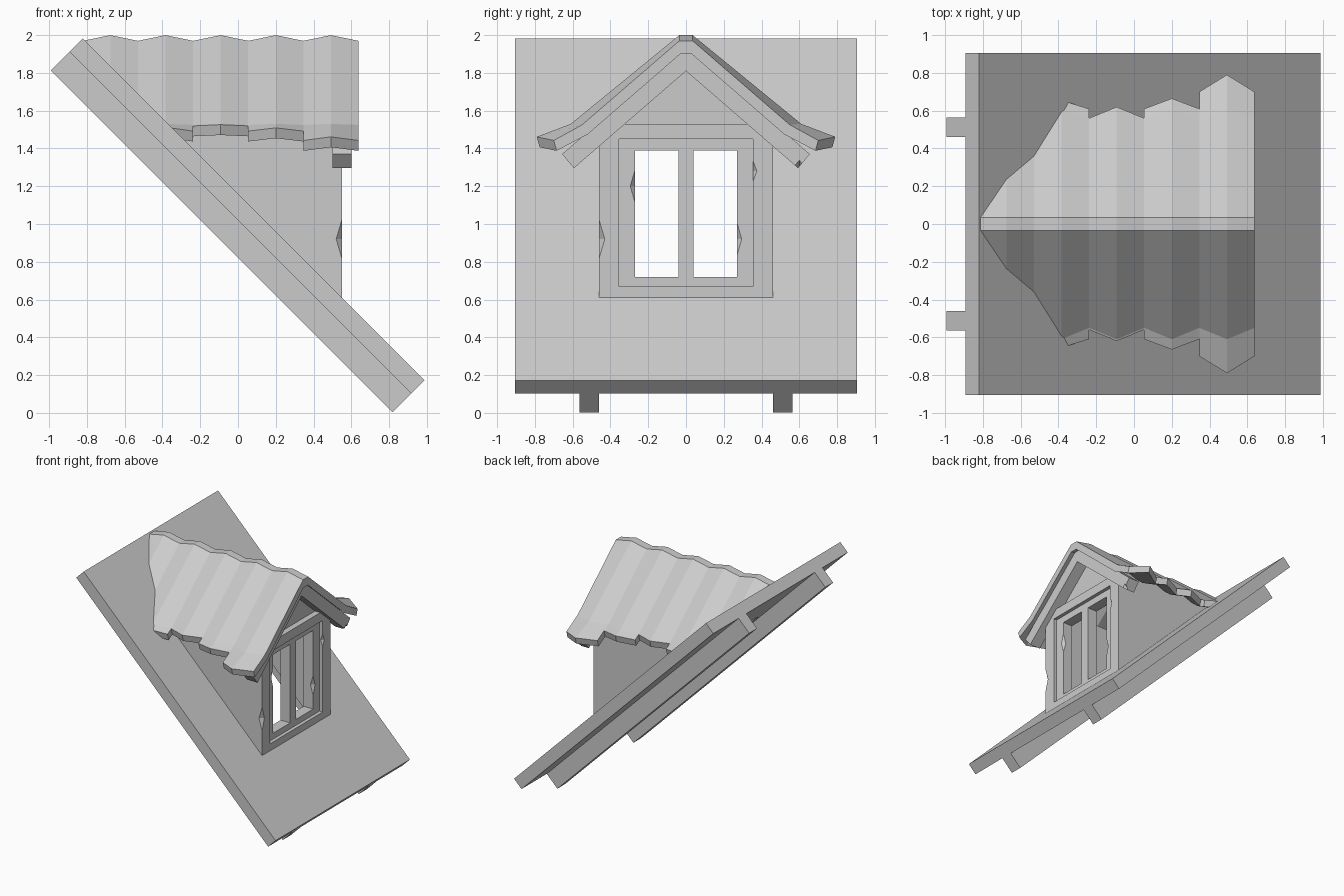
import bpy, bmesh
from mathutils import Vector, Matrix

if "Cube" in bpy.data.objects:
    bpy.data.objects.remove(bpy.data.objects["Cube"])


def finish(name, bm):
    bmesh.ops.recalc_face_normals(bm, faces=bm.faces)
    me = bpy.data.meshes.new(name)
    bm.to_mesh(me)
    bm.free()
    ob = bpy.data.objects.new(name, me)
    bpy.context.collection.objects.link(ob)
    return ob


def prism(name, pts, axis, a, b):
    """Extrude a 2D outline: axis 'y' takes (x, z) points, axis 'x' takes (y, z)."""
    bm = bmesh.new()
    place = (lambda p, t: (p[0], t, p[1])) if axis == 'y' else (lambda p, t: (t, p[0], p[1]))
    lo = [bm.verts.new(place(p, a)) for p in pts]
    hi = [bm.verts.new(place(p, b)) for p in pts]
    n = len(pts)
    bm.faces.new(lo)
    bm.faces.new(hi)
    for i in range(n):
        bm.faces.new((lo[i], lo[(i + 1) % n], hi[(i + 1) % n], hi[i]))
    return finish(name, bm)


def box(name, x0, x1, y0, y1, z0, z1):
    return prism(name, [(x0, z0), (x1, z0), (x1, z1), (x0, z1)], 'y', y0, y1)


def cut(ob, cutter):
    m = ob.modifiers.new("cut", 'BOOLEAN')
    m.operation = 'DIFFERENCE'
    m.solver = 'EXACT'
    m.object = cutter
    bpy.context.view_layer.objects.active = ob
    bpy.ops.object.modifier_apply(modifier=m.name)
    bpy.data.objects.remove(cutter)


def chip(ob, x, y, z, r, h):
    """Knock a diamond-shaped chip out of a wooden edge."""
    bm = bmesh.new()
    bmesh.ops.create_uvsphere(bm, u_segments=4, v_segments=2, radius=1)
    bmesh.ops.transform(bm, matrix=Matrix.Translation((x, y, z)) @ Matrix.Diagonal((r, r, h, 1)),
                        verts=bm.verts)
    cut(ob, finish("chip_cutter", bm))


def sloped(x0, x1, top, bottom):
    """Side outline of a 45 degree layer whose top surface is x + z = 1.16."""
    return [(x0 - top, 1.16 - x0 - top), (x1 - top, 1.16 - x1 - top),
            (x1 - bottom, 1.16 - x1 - bottom), (x0 - bottom, 1.16 - x0 - bottom)]


# Main roof slab with an opening into the dormer, and rafters below
X0, X1 = -.822, .988
slab = prism("main_roof_slab", sloped(X0, X1, 0, .07), 'y', -.905, .905)
cut(slab, prism("opening_cutter", sloped(-.36, .45, -.05, .12), 'y', -.36, .36))
for s in (-1, 1):
    a, b = sorted((s * .46, s * .565))
    prism("rafter", sloped(X0, X1, .07, .17), 'y', a, b)

# Dormer side walls and corner posts
posts = {}
for s in (-1, 1):
    a, b = sorted((s * .36, s * .46))
    prism("side_wall", [(.45, .69), (.45, 1.56), (-.42, 1.56)], 'y', a, b)
    a, b = sorted((s * .355, s * .46))
    posts[s] = prism("corner_post", [(.45, .69), (.55, .61), (.55, 1.55), (.45, 1.55)], 'y', a, b)
chip(posts[-1], .56, -.47, .92, .05, .17)
chip(posts[1], .555, .35, 1.28, .03, .08)

# Sill, lintel and gable infill
prism("sill", [(.45, .66), (.55, .61), (.55, .67), (.45, .67)], 'y', -.355, .355)
box("lintel", .45, .55, -.355, .355, 1.45, 1.53)
prism("gable_wall", [(-.44, 1.5), (.44, 1.5), (.44, 1.56), (0, 1.93), (-.44, 1.56)], 'x', .43, .5)

# Window frame
F0, F1 = .43, .52
stiles = {}
for s in (-1, 1):
    a, b = sorted((s * .27, s * .355))
    stiles[s] = box("window_stile", F0, F1, a, b, .67, 1.45)
chip(stiles[-1], F1 + .005, -.265, 1.2, .035, .12)
chip(stiles[1], F1 + .005, .265, .92, .035, .12)
box("window_top_rail", F0, F1, -.27, .27, 1.39, 1.45)
box("window_bottom_rail", F0, F1, -.27, .27, .67, .72)
box("window_mullion", F0, F1, -.04, .04, .72, 1.39)

# Barge boards under the front roof edge
barge = prism("barge_boards", [(0, 1.94), (.656, 1.37), (.593, 1.296), (0, 1.81),
                               (-.593, 1.296), (-.656, 1.37)], 'x', .5, .6)
chip(barge, .61, .6, 1.29, .05, .06)


# Wavy dormer roof: five ribs, each with its own eave length
def section(x, ridge_z, crease_y, crease_z, end_y, slope):
    end_z = crease_z - (end_y - crease_y) * slope
    half = [(.035, ridge_z), (crease_y, crease_z), (end_y, end_z),
            (end_y - .015, end_z - .055), (crease_y - .03, crease_z - .05), (.03, ridge_z - .07)]
    return [(x, y, z) for y, z in half] + [(x, -y, z) for y, z in reversed(half)]


bm = bmesh.new()
step = .292
for i, (peak, valley) in enumerate([(.665, .61), (.655, .61), (.62, .56), (.665, .61), (.79, .70)]):
    x = -.822 + i * step
    rings = []
    for k in range(3):
        args = (2.0, .61, 1.53, peak, .38) if k == 1 else (1.97, .55, 1.525, valley, .55)
        rings.append([bm.verts.new(p) for p in section(x + k * step / 2, *args)])
    for r0, r1 in zip(rings, rings[1:]):
        for j in range(12):
            bm.faces.new((r0[j], r0[(j + 1) % 12], r1[(j + 1) % 12], r1[j]))
    # Rib end caps: ridge strip, slope and eave on both sides
    for r in (rings[0], rings[2]):
        for q in ((0, 5, 6, 11), (0, 1, 4, 5), (1, 2, 3, 4), (11, 10, 7, 6), (10, 9, 8, 7)):
            bm.faces.new([r[n] for n in q])
# Trim where the dormer roof dies into the main slab
bmesh.ops.bisect_plane(bm, geom=bm.verts[:] + bm.edges[:] + bm.faces[:],
                       plane_co=Vector((0, 0, 1.155)), plane_no=Vector((1, 0, 1)), clear_inner=True)
finish("dormer_roof", bm)
